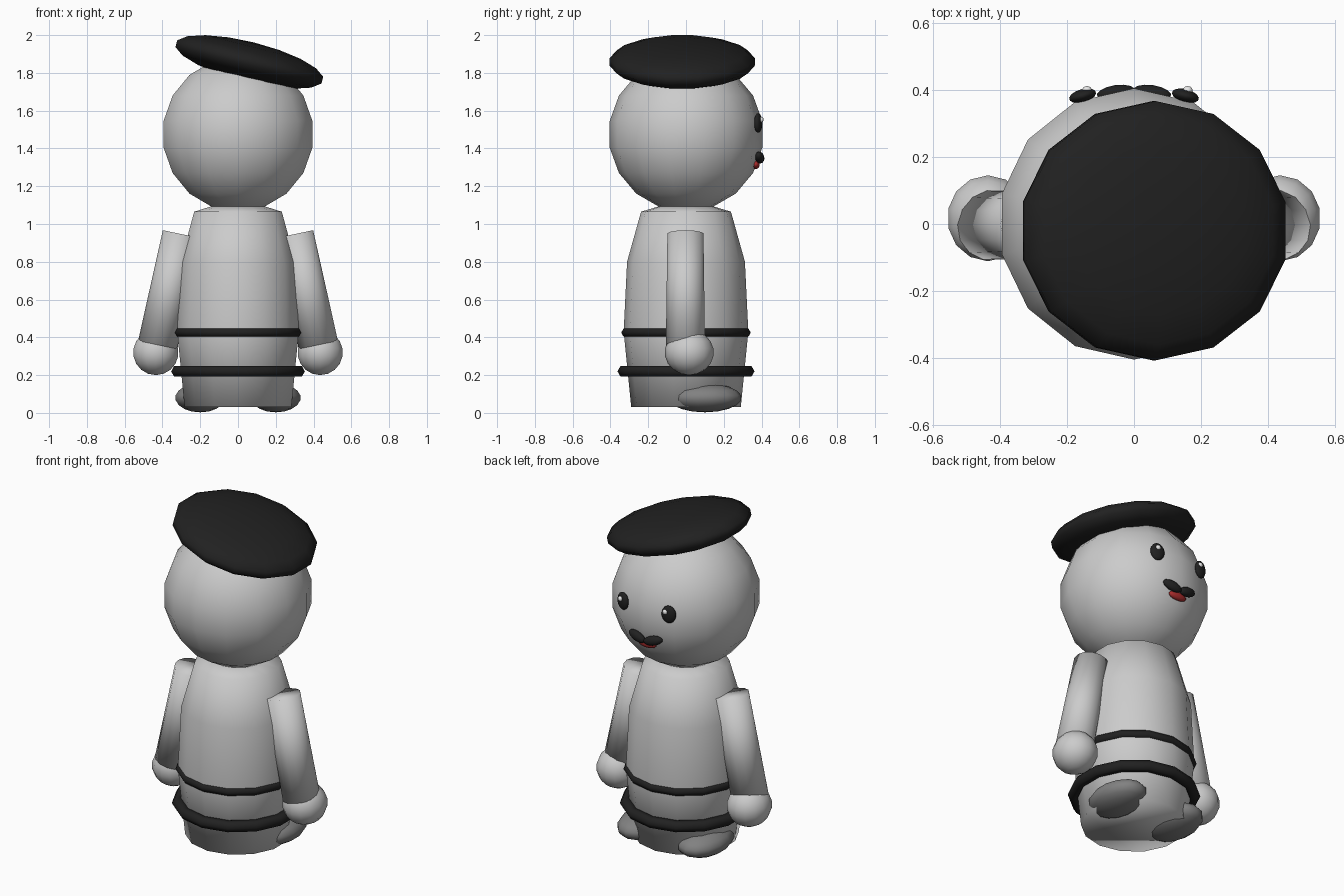
import bpy
import bmesh
from math import sin, cos, pi, radians
from mathutils import Matrix, Vector, Euler

cube = bpy.data.objects.get("Cube")
if cube:
    bpy.data.objects.remove(cube, do_unlink=True)

SEGMENTS = 14


def material(name, rgb):
    mat = bpy.data.materials.new(name)
    mat.use_nodes = True
    color = (*rgb, 1)
    mat.diffuse_color = color
    mat.node_tree.nodes["Principled BSDF"].inputs["Base Color"].default_value = color
    return mat


pale = material("pale grey", (0.6, 0.6, 0.6))
shoe = material("shoe grey", (0.22, 0.22, 0.22))
black = material("black", (0.015, 0.015, 0.015))
red = material("red", (0.4, 0.025, 0.025))
white = material("white", (0.8, 0.8, 0.8))


def finish(name, bm, mat):
    """Turn a bmesh into a smooth shaded object."""
    bmesh.ops.recalc_face_normals(bm, faces=bm.faces)
    for face in bm.faces:
        face.smooth = True
    mesh = bpy.data.meshes.new(name)
    bm.to_mesh(mesh)
    bm.free()
    mesh.materials.append(mat)
    obj = bpy.data.objects.new(name, mesh)
    bpy.context.collection.objects.link(obj)
    return obj


def ellipsoid(name, center, radii, mat, tilt=(0, 0, 0), rings=9):
    bm = bmesh.new()
    rotation = Euler([radians(a) for a in tilt]).to_matrix()
    bmesh.ops.create_uvsphere(bm, u_segments=SEGMENTS, v_segments=rings, radius=1,
                              matrix=Matrix.LocRotScale(Vector(center), rotation, Vector(radii)))
    return finish(name, bm, mat)


def lathe(name, profile, mat, closed=False):
    """Spin (radius, z) points around z; cap the ends unless the profile is closed."""
    bm = bmesh.new()
    angles = [2 * pi * i / SEGMENTS for i in range(SEGMENTS)]
    loops = [[bm.verts.new((r * sin(a), r * cos(a), z)) for a in angles] for r, z in profile]
    pairs = list(zip(loops, loops[1:]))
    if closed:
        pairs.append((loops[-1], loops[0]))
    else:
        bm.faces.new(loops[0])
        bm.faces.new(loops[-1])
    for low, high in pairs:
        for i in range(SEGMENTS):
            j = (i + 1) % SEGMENTS
            bm.faces.new((low[i], low[j], high[j], high[i]))
    return finish(name, bm, mat)


def band(name, z, radius, thickness):
    section = [(radius + thickness * cos(k * pi / 3), z + thickness * sin(k * pi / 3))
               for k in range(6)]
    lathe(name, section, black, closed=True)


def limb(name, start, end, r_start, r_end, mat):
    """Tapered cylinder between two points."""
    start, end = Vector(start), Vector(end)
    axis = end - start
    turn = axis.to_track_quat("Z", "Y")
    bm = bmesh.new()
    bmesh.ops.create_cone(bm, cap_ends=True, segments=SEGMENTS, radius1=r_start, radius2=r_end,
                          depth=axis.length,
                          matrix=Matrix.LocRotScale((start + end) / 2, turn, None))
    return finish(name, bm, mat)


# Body with two dark bands
lathe("body", [(0.29, 0.03), (0.33, 0.43), (0.312, 0.8), (0.238, 1.065), (0.14, 1.095)], pale)
band("upper_band", 0.425, 0.318, 0.025)
band("lower_band", 0.22, 0.33, 0.033)

# Head and tilted beret
ellipsoid("head", (0, 0, 1.475), (0.41, 0.41, 0.41), pale)
ellipsoid("beret", (0.06, -0.02, 1.858), (0.415, 0.392, 0.106), black, tilt=(0, 14, 0))

# Paired limbs and face parts
for side, s in (("left", 1), ("right", -1)):
    limb(side + "_arm", (s * 0.302, -0.003, 0.947), (s * 0.425, -0.003, 0.36),
         0.098, 0.106, pale)
    ellipsoid(side + "_hand", (s * 0.435, 0.017, 0.32), (0.123, 0.13, 0.12), pale)
    ellipsoid(side + "_foot", (s * 0.2, 0.1, 0.08), (0.135, 0.195, 0.077), shoe)
    ellipsoid(side + "_eye", (s * 0.153, 0.382, 1.535), (0.042, 0.02, 0.052), black,
              tilt=(0, 0, -s * 15))
    ellipsoid(side + "_eye_glint", (s * 0.15 + 0.01, 0.398, 1.552), (0.015, 0.013, 0.015), white)
    ellipsoid(side + "_moustache", (s * 0.053, 0.39, 1.352), (0.06, 0.024, 0.028), black,
              tilt=(0, -s * 15, -s * 8))

# Mouth
ellipsoid("mouth", (0, 0.37, 1.315), (0.06, 0.02, 0.024), red)
